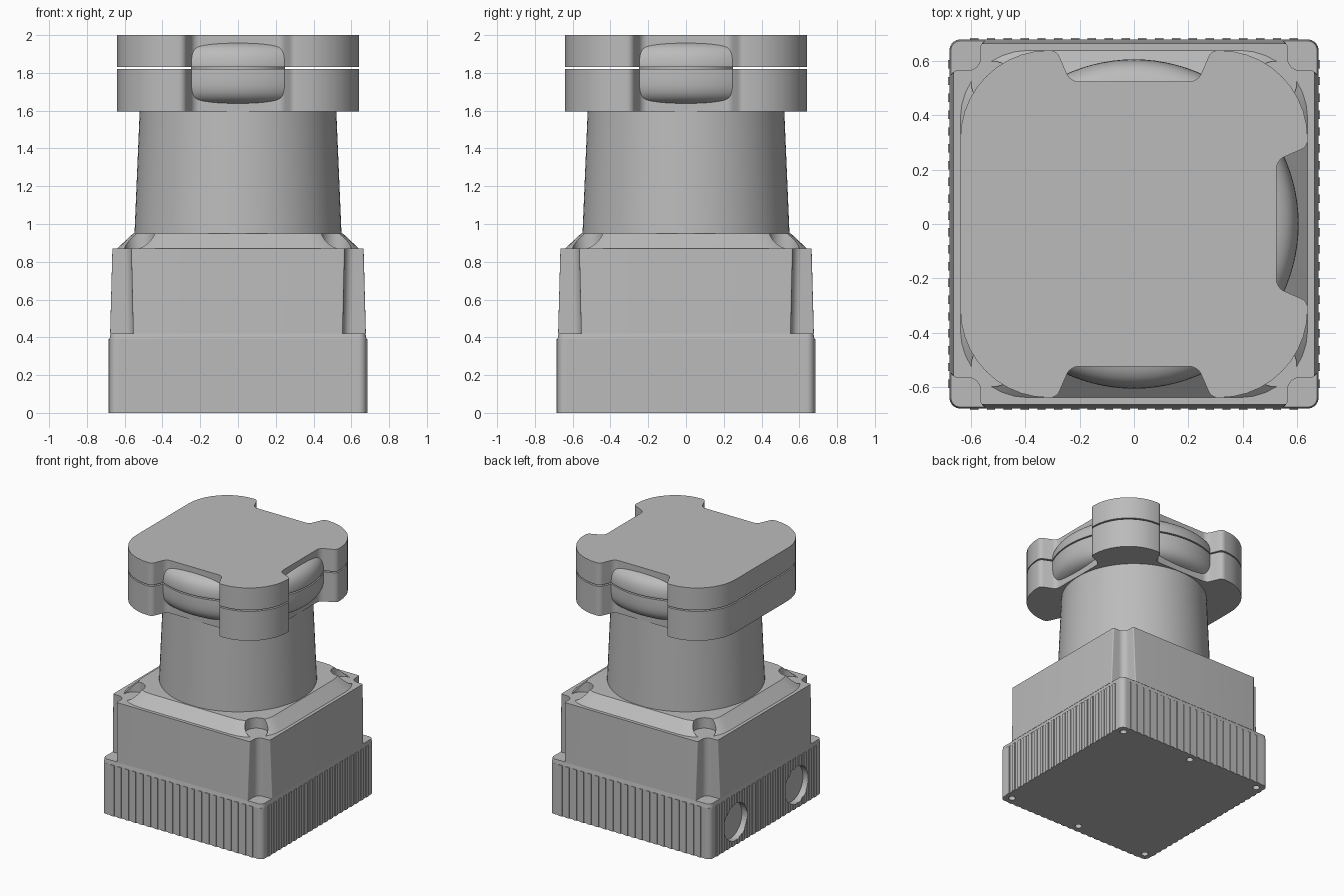
import bpy, bmesh
from math import pi, sin, cos, tan
from mathutils import Vector

if "Cube" in bpy.data.objects:
    bpy.data.objects.remove(bpy.data.objects["Cube"])

grey = bpy.data.materials.new("plain grey")
grey.use_nodes = True
GREY = (0.5, 0.5, 0.5, 1)
grey.diffuse_color = GREY
grey.node_tree.nodes["Principled BSDF"].inputs["Base Color"].default_value = GREY


def four_sides(side):
    """Repeat the (out, along, radius) points of each side around the square."""
    pts = []
    for k in range(4):
        for x, y, r in side(k):
            for _ in range(k):
                x, y = -y, x
            pts.append((x, y, r))
    return pts


def rounded(pts, n=8):
    """Closed outline with every corner filleted by its own radius."""
    out = []
    for i, (x, y, r) in enumerate(pts):
        p = Vector((x, y))
        if r == 0:
            out.append(p)
            continue
        a = (Vector(pts[i - 1][:2]) - p).normalized()
        b = (Vector(pts[(i + 1) % len(pts)][:2]) - p).normalized()
        half = a.angle(b) / 2
        centre = p + (a + b).normalized() * (r / sin(half))
        start = p + a * (r / tan(half)) - centre
        end = p + b * (r / tan(half)) - centre
        sweep = pi - 2 * half
        for j in range(n + 1):
            t = j / n
            v = (start * sin((1 - t) * sweep) + end * sin(t * sweep)) / sin(sweep)
            out.append(centre + v)
    return out


def square(half, r):
    return rounded(four_sides(lambda k: [(half, half, r)]))


def circle(r, n=96):
    return [Vector((r * cos(2 * pi * i / n), r * sin(2 * pi * i / n))) for i in range(n)]


def loft(name, sections, bevel_cap=None):
    """Skin (outline, z) sections, optionally rounding the 'top' or 'bottom' rim."""
    bm = bmesh.new()
    rings = [[bm.verts.new((p.x, p.y, z)) for p in outline] for outline, z in sections]
    for low, high in zip(rings, rings[1:]):
        for i in range(len(low)):
            j = (i + 1) % len(low)
            bm.faces.new((low[i], low[j], high[j], high[i]))
    caps = {"bottom": bm.faces.new(rings[0][::-1]), "top": bm.faces.new(rings[-1])}
    if bevel_cap:
        bmesh.ops.bevel(bm, geom=list(caps[bevel_cap].edges), offset=0.028, segments=4,
                        profile=0.5, affect='EDGES', clamp_overlap=False)
    bmesh.ops.recalc_face_normals(bm, faces=bm.faces[:])
    mesh = bpy.data.meshes.new(name)
    bm.to_mesh(mesh)
    bm.free()
    mesh.materials.append(grey)
    obj = bpy.data.objects.new(name, mesh)
    bpy.context.collection.objects.link(obj)
    return obj


def drill(obj, location, r, depth, rotation=(0, 0, 0)):
    """Cut a round hole centred on the given point."""
    bpy.ops.mesh.primitive_cylinder_add(vertices=32, radius=r, depth=depth,
                                        location=location, rotation=rotation)
    cutter = bpy.context.object
    cutter.hide_render = True
    cutter.data.materials.append(grey)
    mod = obj.modifiers.new("hole", 'BOOLEAN')
    mod.operation, mod.solver, mod.object = 'DIFFERENCE', 'EXACT', cutter
    bpy.context.view_layer.objects.active = obj
    bpy.ops.object.modifier_apply(modifier=mod.name)
    bpy.data.objects.remove(cutter)


# Ribbed base with two side ports and six screw holes underneath
def ribbed_side(k, half=0.685, ribs=20, pitch=0.062, depth=0.006):
    pts = []
    for i in range(ribs):
        y = (i - (ribs - 1) / 2) * pitch
        pts += [(half - depth, y - pitch / 4, 0), (half, y - pitch / 4, 0),
                (half, y + pitch / 4, 0), (half - depth, y + pitch / 4, 0)]
    return pts + [(half - depth / 2, half - depth / 2, 0.04)]


ribbed = rounded(four_sides(ribbed_side))
base = loft("base", [(ribbed, 0), (ribbed, 0.39)])
for y in (-0.37, 0.37):
    drill(base, (-0.685, y, 0.175), 0.14, 0.1, (0, pi / 2, 0))
for x in (-0.62, 0, 0.62):
    for y in (-0.62, 0.62):
        drill(base, (x, y, 0), 0.025, 0.1)
base_lip = loft("base_lip", [(square(0.68, 0.04), 0.39), (square(0.675, 0.035), 0.42)])


# Drafted body with a rounded recess down each corner
def body_outline(half, c):
    return rounded(four_sides(lambda k: [(half, -c, 0.008), (half, c, 0.008), (c, c, 0.05)]))


body = loft("body", [(body_outline(0.677, 0.555), 0.42), (body_outline(0.665, 0.565), 0.87)])

# Sloped cover plate with screw pockets
cover = loft("cover_plate", [(square(0.64, 0.25), 0.87), (square(0.555, 0.2), 0.95)])
for x in (-0.52, 0.52):
    for y in (-0.52, 0.52):
        drill(cover, (x, y, 0.92), 0.08, 0.2)

# Tapered neck
neck = loft("neck", [(circle(0.548), 0.95), (circle(0.52), 1.61)])


# Split head: finger notches on three sides, the -x side stays flat
def head_side(k, half=0.64, floor=0.525):
    corner = (half, half, 0.325)
    if k == 2:
        return [corner]
    return [(half, -0.285, 0.04), (floor, -0.235, 0.05),
            (floor, 0.235, 0.05), (half, 0.285, 0.04), corner]


head = rounded(four_sides(head_side), 10)
GAP_LOW, GAP_HIGH = 1.82, 1.83
head_lower = loft("head_lower", [(head, 1.595), (head, GAP_LOW)], "bottom")
head_upper = loft("head_upper", [(head, GAP_HIGH), (head, 2.0)], "top")

# Bulging core showing through the notches, split at the same seam
profile = []
for i in range(1, 40):
    t = -pi / 2 + pi * i / 40
    s = abs(sin(t)) ** 0.61 * (1 if t > 0 else -1)
    profile.append((0.42 + 0.187 * cos(t) ** 0.61, 1.798 + 0.168 * s))
seam = [(0.606, GAP_LOW), (0.25, GAP_LOW), (0.25, GAP_HIGH), (0.606, GAP_HIGH)]
profile = ([p for p in profile if p[1] < GAP_LOW - 0.001] + seam
           + [p for p in profile if p[1] > GAP_HIGH + 0.001])
core = loft("head_core", [(circle(r), z) for r, z in profile])

# Smooth the curved surfaces and keep the edges crisp
bpy.ops.object.select_all(action='DESELECT')
for obj in (base, base_lip, body, cover, neck, head_lower, head_upper, core):
    obj.select_set(True)
bpy.context.view_layer.objects.active = base
bpy.ops.object.shade_smooth_by_angle(angle=pi / 6)
